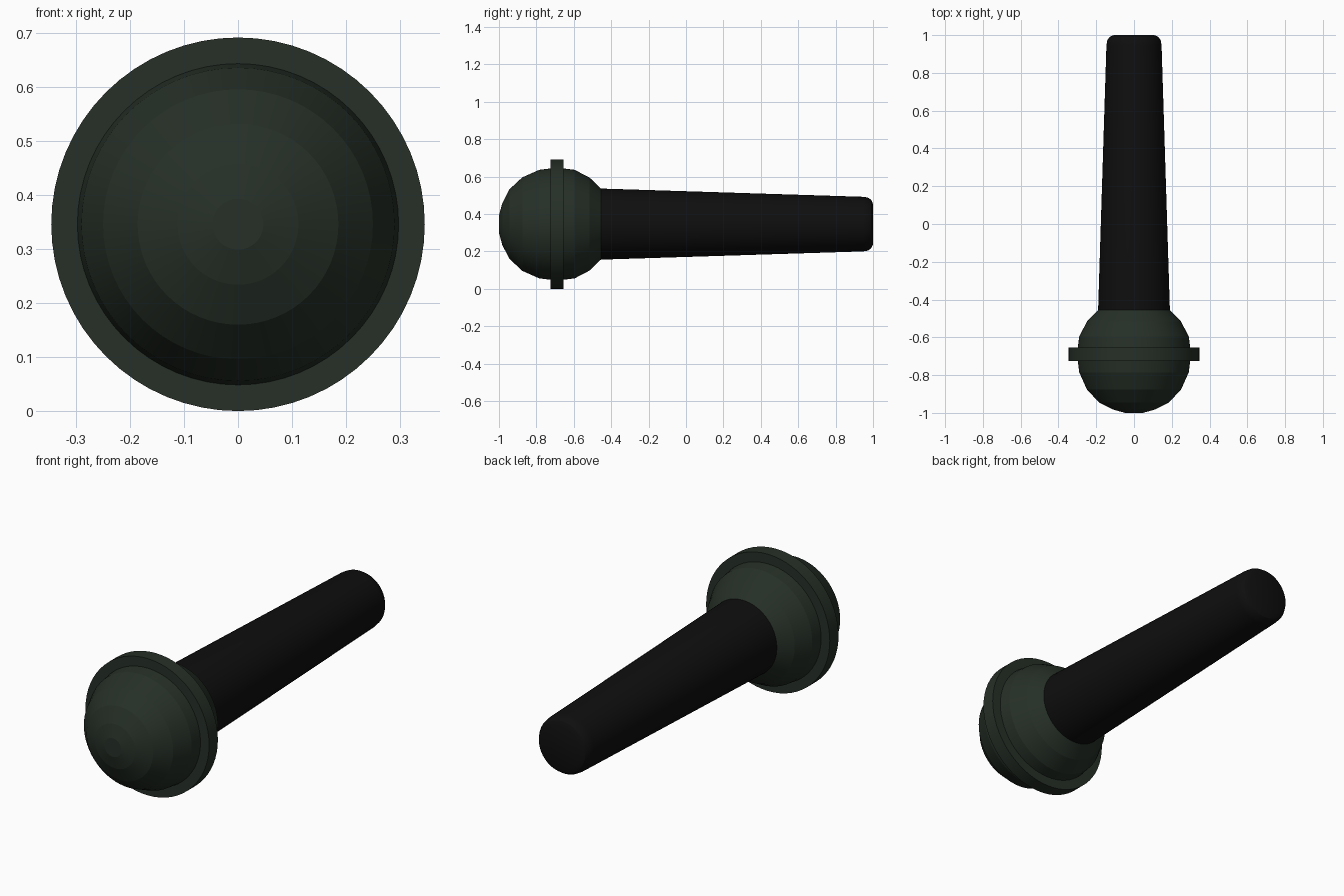
import bpy, bmesh, math

if "Cube" in bpy.data.objects:
    bpy.data.objects.remove(bpy.data.objects["Cube"])

CZ = 0.346   # height of the long axis
SIDES = 64


def material(name, rgb):
    m = bpy.data.materials.new(name)
    m.diffuse_color = (*rgb, 1)
    m.use_nodes = True
    m.node_tree.nodes["Principled BSDF"].inputs["Base Color"].default_value = m.diffuse_color
    return m


green = material("dark green", (0.019, 0.029, 0.020))
black = material("black", (0.0045, 0.0045, 0.0045))


def lathe(name, profile, mat, angle):
    """Revolve (y, radius) points around the long axis and cap both ends."""
    bm = bmesh.new()
    rings = []
    for y, r in profile:
        rings.append([bm.verts.new((r * math.cos(2 * math.pi * i / SIDES), y,
                                    CZ + r * math.sin(2 * math.pi * i / SIDES)))
                      for i in range(SIDES)])
    for a, b in zip(rings, rings[1:]):
        for i in range(SIDES):
            j = (i + 1) % SIDES
            bm.faces.new((a[i], a[j], b[j], b[i]))
    bm.faces.new(rings[0])
    bm.faces.new(rings[-1])
    bmesh.ops.recalc_face_normals(bm, faces=bm.faces)
    me = bpy.data.meshes.new(name)
    bm.to_mesh(me)
    bm.free()
    me.materials.append(mat)
    ob = bpy.data.objects.new(name, me)
    bpy.context.collection.objects.link(ob)
    bpy.ops.object.select_all(action='DESELECT')
    ob.select_set(True)
    bpy.context.view_layer.objects.active = ob
    bpy.ops.object.shade_smooth_by_angle(angle=math.radians(angle))
    return ob


# Faceted ball grille, cut off where the handle begins
lathe("grille_ball", [(-1.0, 0.047), (-0.982, 0.112), (-0.944, 0.186),
                      (-0.875, 0.25), (-0.785, 0.29), (-0.69, 0.302),
                      (-0.595, 0.29), (-0.515, 0.248), (-0.452, 0.187)],
      green, 9)

# Flat band around the ball
lathe("grille_band", [(-0.725, 0.346), (-0.655, 0.346)], green, 30)

# Tapered handle with rounded end
lathe("handle", [(-0.455, 0.19), (0.945, 0.146), (0.972, 0.142),
                 (0.99, 0.13), (1.0, 0.108)], black, 30)
